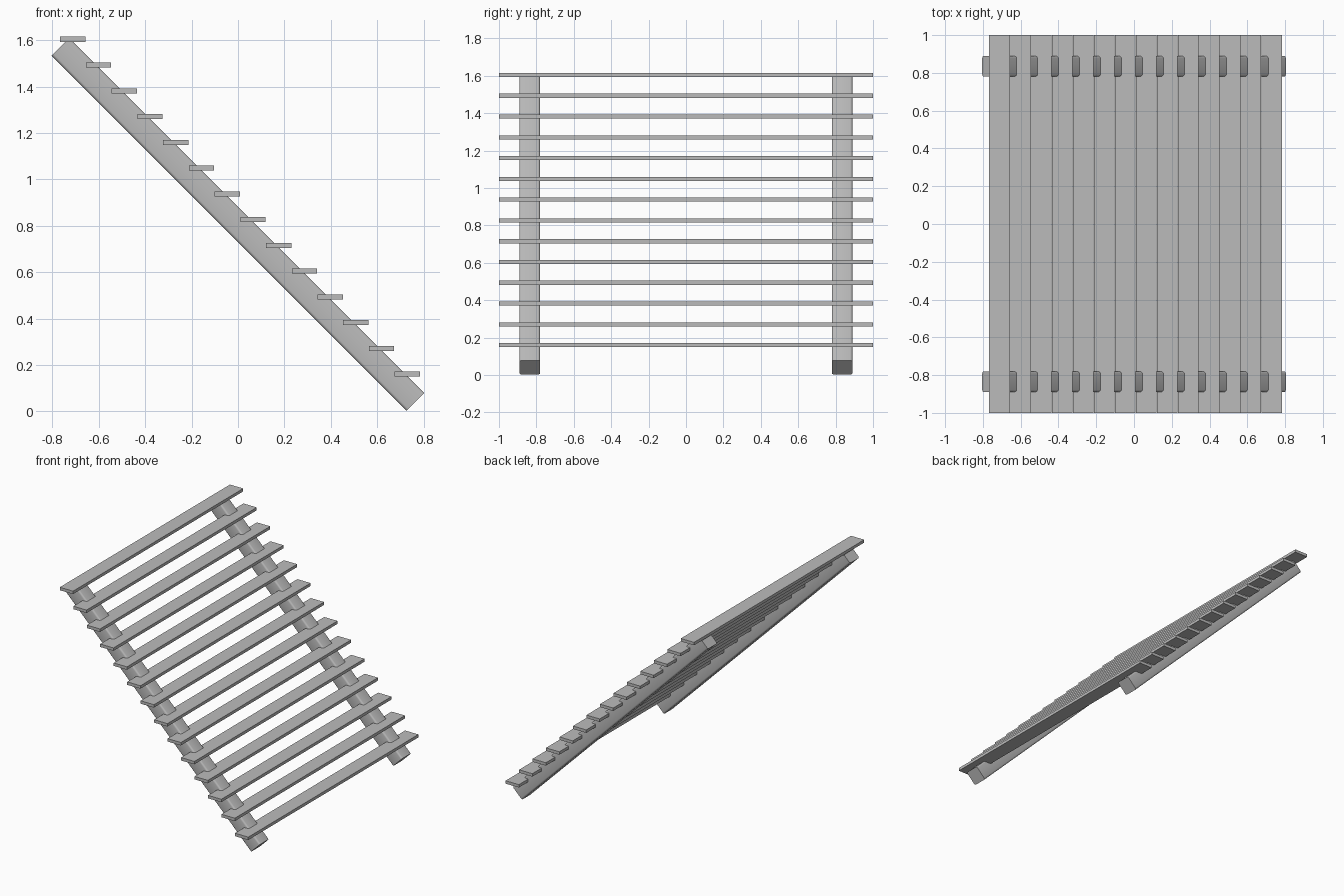
import bpy
import math

STEPS = 14

cube = bpy.data.objects.get("Cube")
if cube:
    bpy.data.objects.remove(cube, do_unlink=True)

# Single plain grey
grey = bpy.data.materials.new("plain_grey")
grey.use_nodes = True
colour = (0.5, 0.5, 0.5, 1)
grey.diffuse_color = colour
grey.node_tree.nodes["Principled BSDF"].inputs["Base Color"].default_value = colour


def box(name, centre, size, tilt=0.0):
    bpy.ops.mesh.primitive_cube_add(size=1, location=centre)
    part = bpy.context.object
    part.name = name
    part.scale = size
    bpy.ops.object.transform_apply(location=False, rotation=False, scale=True)
    part.rotation_euler.y = tilt
    part.data.materials.append(grey)
    return part


# Two sloping beams with softened long edges
for side, y in (("front", -0.835), ("back", 0.835)):
    beam = box(side + "_beam", (0, y, 0.806), (2.165, 0.11, 0.108), math.radians(45))
    weights = beam.data.attributes.new("bevel_weight_edge", "FLOAT", "EDGE")
    for edge in beam.data.edges:
        a, b = (beam.data.vertices[i].co for i in edge.vertices)
        weights.data[edge.index].value = 1.0 if abs(a.x - b.x) > 1 else 0.0
    bevel = beam.modifiers.new("rounded_edges", "BEVEL")
    bevel.limit_method = "WEIGHT"
    bevel.width = 0.012
    bevel.segments = 3
    bpy.ops.object.modifier_apply(modifier=bevel.name)
    bpy.ops.object.shade_smooth_by_angle(angle=math.radians(40))

# Level treads climbing towards the right
for i in range(STEPS):
    t = i / (STEPS - 1)
    x = 0.73 + t * (-0.712 - 0.73)
    z = 0.16 + t * (1.604 - 0.16)
    box("tread_%02d" % (i + 1), (x, 0, z), (0.109, 2.0, 0.022))
